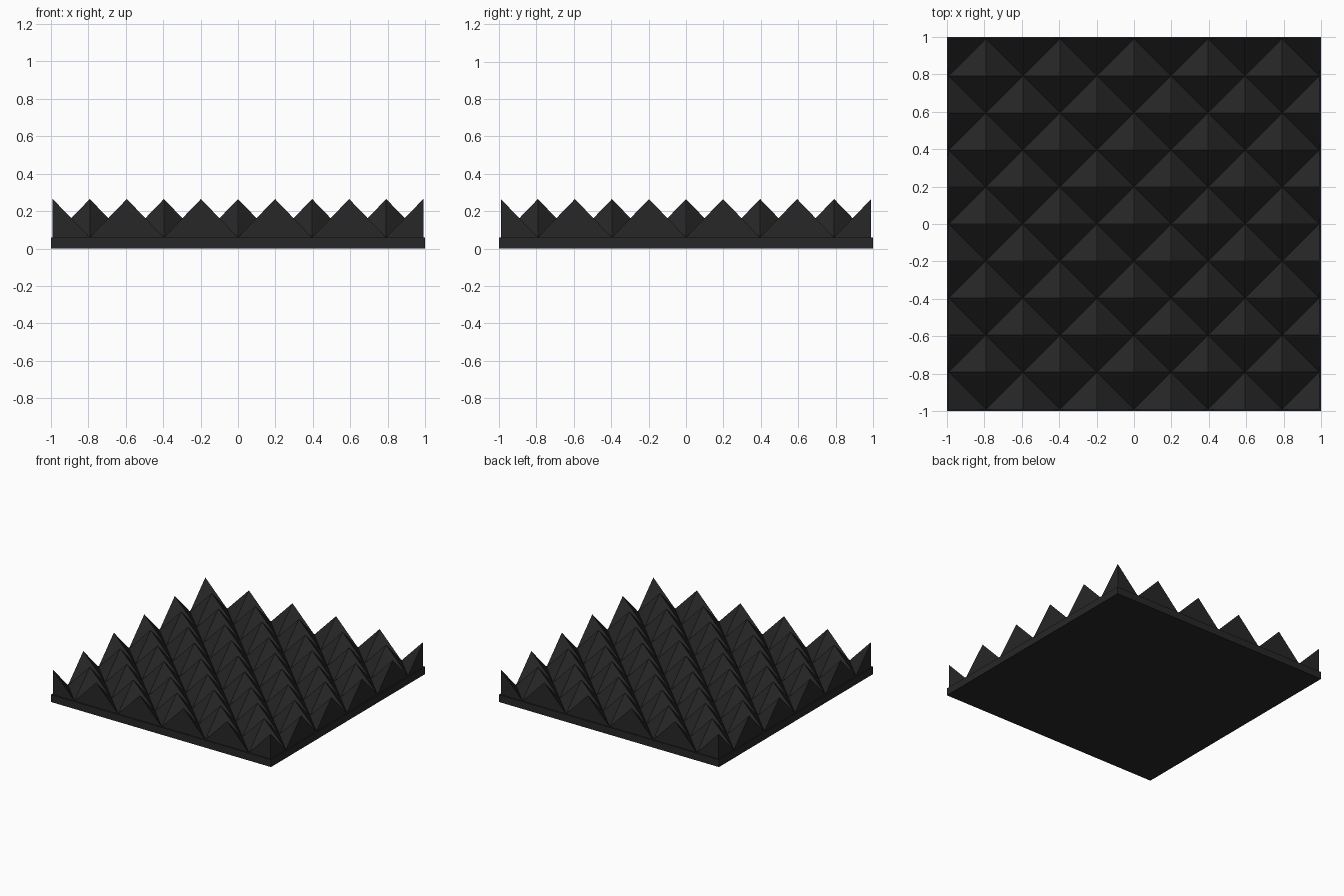
import bpy, bmesh
from mathutils import Matrix

if "Cube" in bpy.data.objects:
    bpy.data.objects.remove(bpy.data.objects["Cube"])

N = 10            # cells per side
EDGE = 0.99       # half width of the spiked foam
BASE_TOP = 0.06
PEAK = 0.265
STEP = 2 * EDGE / N

foam = bpy.data.materials.new("dark_foam")
foam.diffuse_color = (0.02, 0.02, 0.02, 1)
foam.use_nodes = True
foam.node_tree.nodes["Principled BSDF"].inputs["Base Color"].default_value = foam.diffuse_color


def make_object(name, bm):
    bmesh.ops.recalc_face_normals(bm, faces=bm.faces)
    mesh = bpy.data.meshes.new(name)
    bm.to_mesh(mesh)
    bm.free()
    mesh.materials.append(foam)
    obj = bpy.data.objects.new(name, mesh)
    bpy.context.collection.objects.link(obj)
    return obj


# Flat backing slab
bm = bmesh.new()
bmesh.ops.create_cube(bm, size=1, matrix=Matrix.Translation((0, 0, BASE_TOP / 2))
                      @ Matrix.Diagonal((2, 2, BASE_TOP, 1)))
make_object("backing_slab", bm)

# Diamond pyramids: peaks and pits alternate like a checkerboard
bm = bmesh.new()
grid = {}
for i in range(N + 1):
    for j in range(N + 1):
        z = PEAK if (i + j) % 2 == 0 else BASE_TOP
        grid[i, j] = bm.verts.new((-EDGE + i * STEP, -EDGE + j * STEP, z))

# Each cell is folded along the valley that joins its two pits
for i in range(N):
    for j in range(N):
        a, b, c, d = (grid[i, j], grid[i + 1, j], grid[i + 1, j + 1], grid[i, j + 1])
        if (i + j) % 2 == 0:
            bm.faces.new((a, b, d))
            bm.faces.new((b, c, d))
        else:
            bm.faces.new((a, b, c))
            bm.faces.new((a, c, d))

# Upright cut walls around the rim, dropping from each edge peak
rim = ([(k, 0) for k in range(N)] + [(N, k) for k in range(N)]
       + [(N - k, N) for k in range(N)] + [(0, N - k) for k in range(N)])
foot = {p: bm.verts.new((grid[p].co.x, grid[p].co.y, BASE_TOP))
        for p in rim if sum(p) % 2 == 0}
for p, q in zip(rim, rim[1:] + rim[:1]):
    peak = p if sum(p) % 2 == 0 else q
    bm.faces.new((grid[p], foot[peak], grid[q]))

# Underside closing the foam against the slab
bm.faces.new([foot.get(p, grid[p]) for p in rim])
make_object("pyramid_foam", bm)
